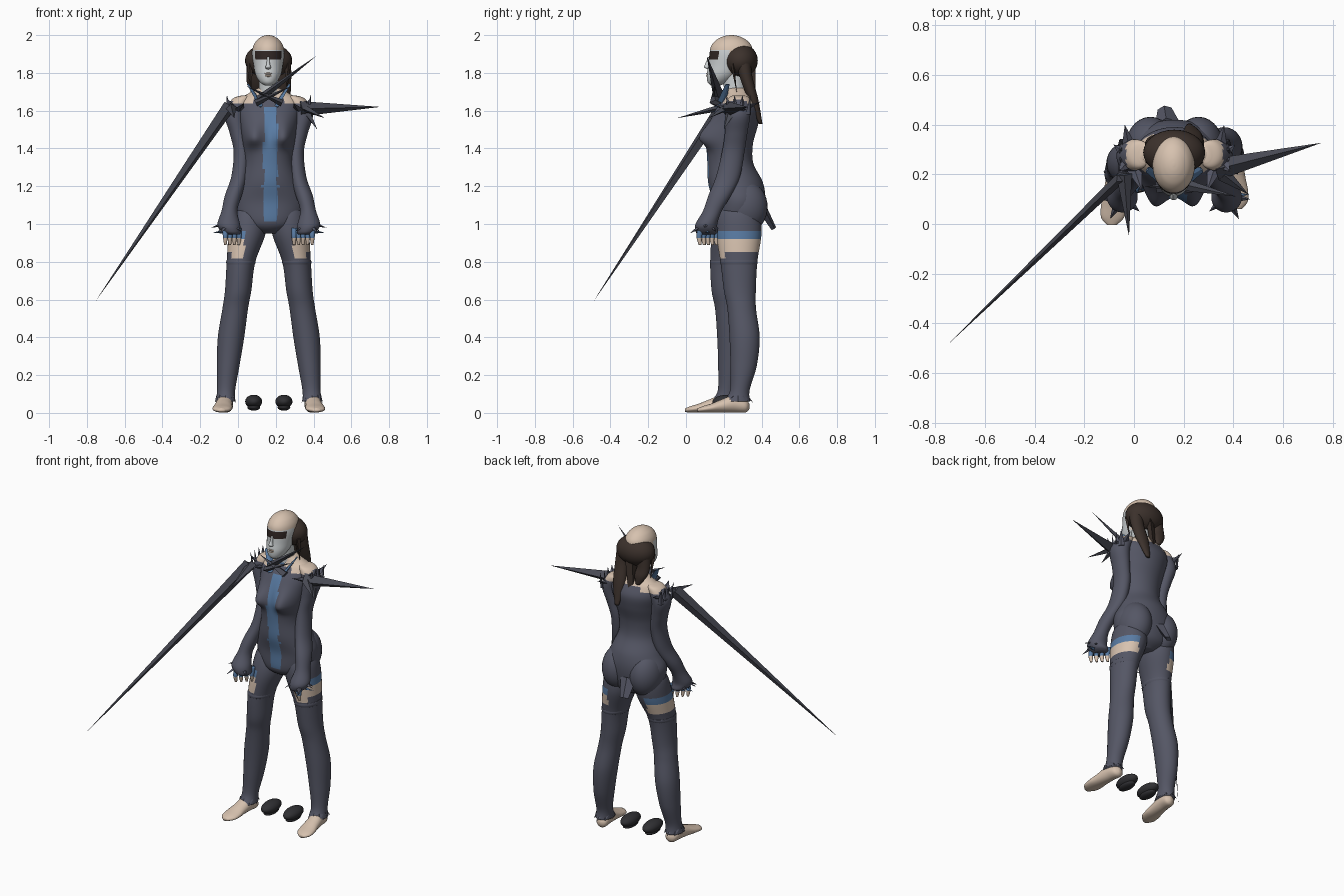
import bpy, bmesh, math
from mathutils import Vector, Matrix

if "Cube" in bpy.data.objects:
    bpy.data.objects.remove(bpy.data.objects["Cube"])

MID = 0.163  # the body's middle line in x


def material(name, *rgb):
    m = bpy.data.materials.new(name)
    m.use_nodes = True
    m.diffuse_color = (*rgb, 1)
    m.node_tree.nodes["Principled BSDF"].inputs["Base Color"].default_value = (*rgb, 1)
    return m


suit = material("slate suit", .09, .094, .13)
blue = material("steel blue", .1, .2, .37)
skin = material("skin", .68, .54, .43)
white = material("pale face paint", .6, .63, .64)
hair = material("brown hair", .045, .031, .025)
band = material("dark eye paint", .03, .02, .018)
spike_dark = material("dark spike", .065, .068, .088)
shoe = material("charcoal", .03, .03, .034)


def finish(name, bm, mats, rule=None, smooth=True):
    """Turn a bmesh into an object; rule picks a material from a face centre."""
    bmesh.ops.recalc_face_normals(bm, faces=bm.faces)
    me = bpy.data.meshes.new(name)
    for m in mats:
        me.materials.append(m)
    for f in bm.faces:
        f.smooth = smooth
        if rule:
            f.material_index = rule(f.calc_center_median())
    bm.to_mesh(me)
    bm.free()
    ob = bpy.data.objects.new(name, me)
    bpy.context.collection.objects.link(ob)
    return ob


def spline(keys, steps):
    """Catmull-Rom through the keyed rings."""
    out = []
    for i in range(len(keys) - 1):
        a, b, c, d = (keys[min(max(i + k, 0), len(keys) - 1)] for k in (-1, 0, 1, 2))
        for s in range(steps):
            t = s / steps
            out.append([q + t * (r - p) / 2 + t * t * (p - 2.5 * q + 2 * r - d1 / 2)
                        + t ** 3 * (1.5 * (q - r) + (d1 - p) / 2)
                        for p, q, r, d1 in zip(a, b, c, d)])
    return out + [list(keys[-1])]


def loft(name, keys, mats, rule=None, axis="z", segs=32, steps=6):
    """Rings of (x, y, z, radius x, other radius) across the z or y axis."""
    bm = bmesh.new()
    rings = []
    for x, y, z, rx, ro in spline(keys, steps):
        ring = []
        for i in range(segs):
            a = math.tau * (i + .5) / segs
            u, v = rx * math.cos(a), ro * math.sin(a)
            ring.append(bm.verts.new((x + u, y + v, z) if axis == "z" else (x + u, y, z + v)))
        rings.append(ring)
    for r, q in zip(rings, rings[1:]):
        for i in range(segs):
            j = (i + 1) % segs
            bm.faces.new((r[i], r[j], q[j], q[i]))
    bm.faces.new(rings[0])
    bm.faces.new(rings[-1])
    return finish(name, bm, mats, rule)


def ball(name, centre, radii, mat):
    bm = bmesh.new()
    bmesh.ops.create_uvsphere(bm, u_segments=28, v_segments=18, radius=1,
                              matrix=Matrix.Translation(centre) @ Matrix.Diagonal((*radii, 1)))
    return finish(name, bm, [mat])


def spike(name, base, tip, width, mat=spike_dark, flat=.6, end=0):
    """Four-sided tapering blade; flat scales its upright thickness."""
    base, tip = Vector(base), Vector(tip)
    axis = tip - base
    bm = bmesh.new()
    bmesh.ops.create_cone(bm, cap_ends=True, segments=4, radius1=width, radius2=end,
                          depth=axis.length,
                          matrix=Matrix.Translation((base + tip) / 2)
                          @ axis.to_track_quat("Z", "Y").to_matrix().to_4x4()
                          @ Matrix.Diagonal((1, flat, 1, 1)))
    return finish(name, bm, [mat], smooth=False)


# Torso with a blue front panel and bare shoulders
def torso_rule(c):
    if c.z > (1.665 if abs(c.x - MID) < .08 else 1.64):
        return 2
    wide = .036 if c.z > 1.2 else .043 if c.z > 1.07 else .028
    return 1 if abs(c.x - .172) < wide and c.y < .22 and 1.02 < c.z < 1.62 else 0


torso = loft("torso", [(MID, y, z, rx, ry) for z, y, rx, ry in (
    (.95, .27, .06, .07), (1.0, .272, .16, .125), (1.12, .28, .2, .14),
    (1.22, .262, .165, .145), (1.32, .235, .132, .122), (1.42, .232, .137, .122),
    (1.52, .252, .152, .128), (1.6, .272, .165, .118), (1.66, .28, .155, .085),
    (1.69, .28, .11, .068), (1.72, .27, .055, .06))], [suit, blue, skin], torso_rule,
    segs=64, steps=7)

# Swell the chest out of the torso surface, fuller below
for v in torso.data.vertices:
    dx, dz = abs(v.co.x - MID), v.co.z - 1.455
    if v.co.y < .23:
        v.co.y -= .064 * math.exp(-((dx - .085) / .052) ** 2 - (dz / (.08 if dz > 0 else .045)) ** 2)

# Neck, head and face
loft("neck", [(MID, .27, 1.62, .07, .07), (MID, .26, 1.7, .054, .058),
              (MID, .25, 1.8, .052, .06)],
     [white, blue], lambda c: 1 if c.z < 1.69 else 0)


def head_rule(c):
    if c.y > .235 or c.z > 1.92:
        return 0
    return 2 if 1.872 < c.z < 1.912 and c.y < .2 and abs(c.x - .16) < .068 else 1


loft("head", [(.16, y, z, rx, ry) for z, y, rx, ry in (
    (1.734, .155, .02, .025), (1.752, .17, .045, .056), (1.79, .193, .067, .083),
    (1.84, .216, .077, .098), (1.9, .236, .085, .112), (1.94, .24, .08, .108),
    (1.97, .24, .063, .085), (1.988, .24, .041, .056), (1.997, .24, .021, .029),
    (2.0, .24, .004, .006))], [skin, white, band], head_rule, segs=48)
loft("nose", [(.16, .13, 1.885, .007, .012), (.16, .118, 1.85, .009, .016),
              (.16, .11, 1.83, .015, .014), (.16, .127, 1.818, .01, .01)], [white], segs=12)
for lip_z in (1.784, 1.796):
    ball("lip", (.16, .119, lip_z), (.022, .012, .007), skin)

# Hair: wide gathered mass and hanging tails, the left one longest
ball("hair_mass", (.162, .288, 1.865), (.125, .092, .09), hair)
for side, low, back in ((-1, 1.68, .35), (1, 1.53, .395)):
    x = MID + side * .07
    loft("hair_tail", [(x, .3, 1.88, .045, .045), (x + side * .008, .315, 1.79, .042, .035),
                       (x, (.315 + back) / 2, (1.79 + low) / 2, .042, .028),
                       (x - side * .01, back, low, .014, .01)], [hair], segs=16)
    spike("hair_strand", (MID + side * .1, .245, 1.85), (MID + side * .095, .27, 1.69), .018, hair)
spike("hair_lock", (MID, .335, 1.86), (MID - .02, .35, 1.63), .04, hair, end=.025)


# Limbs and body halves
for side, label in ((-1, "right"), (1, "left")):
    def at(dx, y, z):
        return (MID + side * dx, y, z)

    def shift(z):
        """The right leg stands further forward."""
        return 0 if side > 0 else -.065 * min(1, max(0, (1.05 - z) / .3))

    ball(label + "_buttock", at(.097, .31, 1.09), (.1, .122, .14), suit)

    def leg_rule(c):
        out = side * (c.x - MID)
        if out < .13:
            return 0
        if .925 < c.z < .97:
            return 1
        low = .85 if c.y > .3 + shift(c.z) or out > .195 else .81
        return 2 if low < c.z <= .925 else 0

    loft(label + "_leg", [(*at(dx, y + shift(z), z), rx, ry) for z, dx, y, rx, ry in (
        (1.13, .1, .28, .04, .06), (1.06, .105, .278, .088, .108), (.95, .115, .28, .098, .12),
        (.8, .147, .28, .076, .098),
        (.65, .162, .285, .07, .085), (.55, .178, .295, .068, .076), (.4, .2, .31, .07, .08),
        (.25, .215, .305, .06, .07), (.12, .226, .285, .048, .052),
        (.06, .23, .27, .052, .07))], [suit, blue, skin], leg_rule, segs=36, steps=9)
    loft(label + "_stocking_top", [(*at(dx, .28 + shift(z), z), r, r * 1.28) for z, dx, r in (
        (.785, .149, .075), (.797, .148, .078), (.81, .147, .077))], [suit])

    # Bare foot, pointing forward and slightly outward
    heel = .335 + shift(0)
    loft(label + "_foot", [(*at(.225 + .1 * t, heel - t, z), rx, rz) for t, z, rx, rz in (
        (0, .035, .012, .015), (.02, .036, .036, .034), (.08, .048, .043, .046),
        (.15, .036, .047, .034), (.2, .026, .052, .024), (.245, .019, .046, .017),
        (.275, .014, .018, .01))], [skin], axis="y", segs=20)
    for k in range(8):
        a = math.tau * k / 8
        cx, cy = math.cos(a), math.sin(a)
        y = .275 + shift(0)
        spike("ankle_point", at(.23 + .04 * cx, y + .045 * cy, .09),
              at(.23 + .056 * cx, y + .08 * cy, .055), .02, suit, .4)

    # Arm bending forward to the hand, bare on the inner top of the shoulder
    loft(label + "_arm", [(*at(dx, y, z), rx, ry) for z, dx, y, rx, ry in (
        (1.68, .12, .28, .025, .035), (1.66, .145, .28, .05, .058), (1.58, .178, .275, .056, .066),
        (1.48, .16, .265, .047, .06), (1.38, .142, .25, .044, .06), (1.25, .155, .222, .044, .064),
        (1.15, .188, .178, .045, .06), (1.07, .208, .14, .042, .05), (1.0, .212, .108, .06, .058),
        (.96, .2, .11, .052, .06), (.945, .19, .11, .035, .045))], [suit, skin],
        lambda c: 1 if c.z > 1.635 and side * (c.x - MID) < .195 else 0, segs=28)

    # Gloved fingers with bare tips
    for k in range(5):
        dx, y = .23 - .024 * k, .07 + .022 * k
        loft("finger", [(*at(dx, y + .01, .98), .015, .016), (*at(dx, y, .935), .014, .015),
                        (*at(dx, y + .005, .89), .007, .008)], [blue, skin],
             lambda c: 1 if c.z < .925 else 0, segs=10)

    # Pointed cuffs around the hand
    for dx, y, z in ((.305, .1, .98), (.26, .02, .95), (.27, .16, .96), (.14, .05, .96)):
        spike("cuff_point", at(.21, .11, 1.01), at(dx, y, z), .032, suit)
    spike("cuff_trim", at(.2, .11, .96), at(.3, .12, .955), .025, blue)

    # Torn sleeve edge standing up around the bare shoulder
    for dx, y, z in ((.2, .4, 1.65), (.245, .32, 1.61), (.225, .21, 1.67), (.13, .13, 1.64)):
        spike("shoulder_point", at(.175, .265, 1.59), at(dx, y, z), .045, suit, .45)
    for k in range(4):
        spike("sleeve_point", at(.212, .225 + .035 * k, 1.58),
              at(.222, .215 + .042 * k, 1.685), .022, suit, .5)

    # Collar strips beside the neck
    spike("collar_strip", at(.035, .18, 1.62), at(.11, .22, 1.74), .032, blue, .3, .012)
    spike("collar_point", at(-.07, .155, 1.64), at(.12, .15, 1.73), .03)

    # Loose shoes between the feet
    ball(label + "_shoe", at(.08, .225, .06), (.045, .085, .036), shoe)
    ball(label + "_shoe_sole", at(.08, .225, .03), (.034, .066, .018), shoe)

# Large blades from the shoulders and chest
spike("long_blade", (-.05, .19, 1.62), (-.755, -.49, .59), .022, flat=1.8)
spike("left_blade", (.33, .22, 1.61), (.755, .327, 1.62), .045, flat=.9)
spike("neck_blade", (.11, .18, 1.66), (.415, .11, 1.89), .035)
spike("front_blade", (-.04, .2, 1.62), (-.02, -.05, 1.56), .032)
spike("chest_blade", (.36, .2, 1.61), (.46, .12, 1.56), .03)
spike("sleeve_blade", (.36, .24, 1.6), (.42, .2, 1.5), .035)

# Small flap at the lower back
spike("back_flap", (MID - .03, .405, 1.08), (MID - .04, .465, .975), .05, suit, .5, .028)
